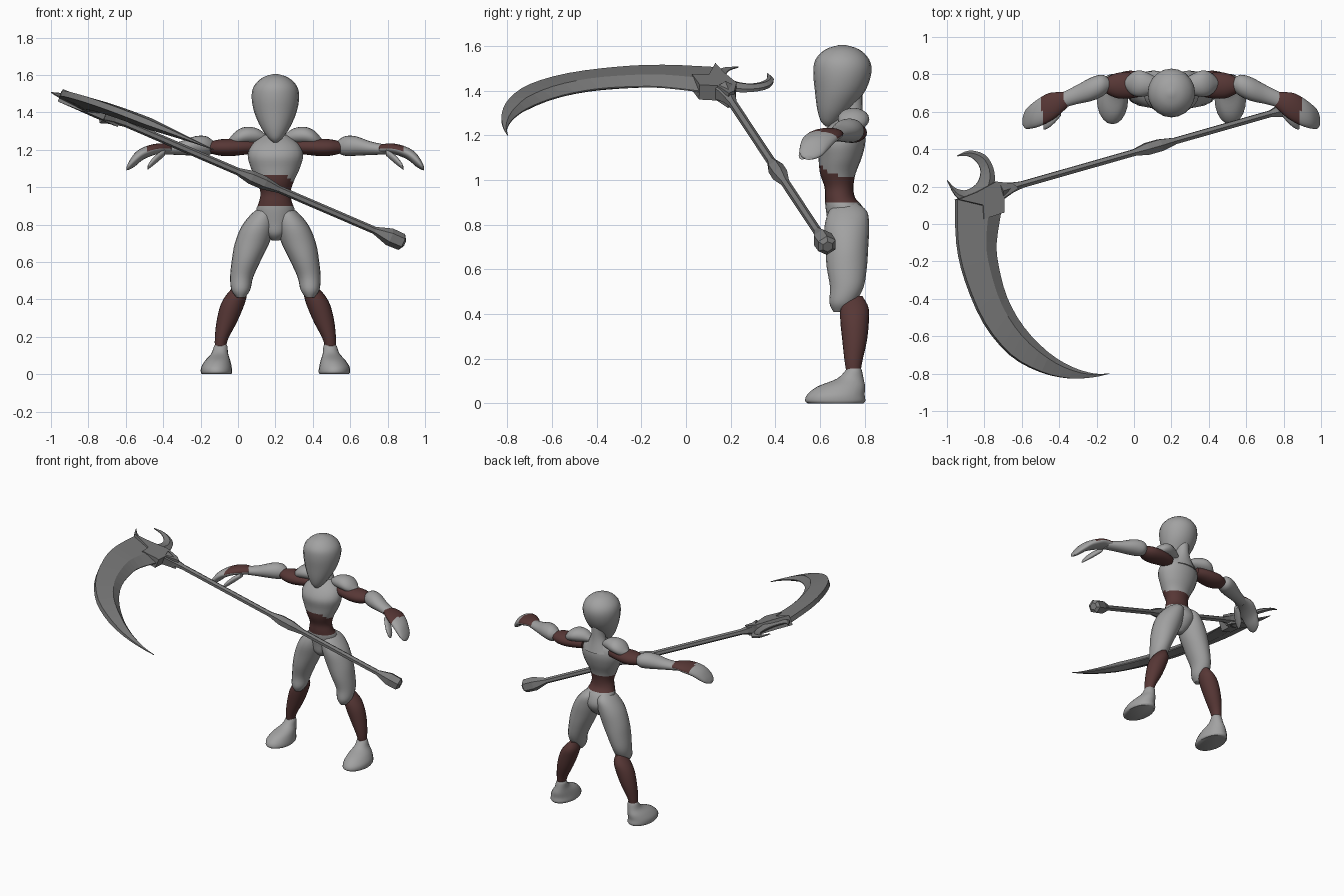
import bpy, bmesh, math
from mathutils import Vector

def material(name, rgb):
    m = bpy.data.materials.new(name)
    m.diffuse_color = (*rgb, 1)
    return m

GREY = material("body grey", (0.36, 0.36, 0.36))
BROWN = material("dark red brown", (0.095, 0.038, 0.036))
STEEL = material("steel grey", (0.2, 0.2, 0.2))
MID = 0.2  # x of the figure's symmetry plane

def build(name, rings, mats, rule=None, smooth=True):
    """Skin a list of equal-length point rings and cap both ends."""
    bm = bmesh.new()
    vs = [[bm.verts.new(p) for p in r] for r in rings]
    n = len(vs[0])
    for a, b in zip(vs, vs[1:]):
        for i in range(n):
            bm.faces.new((a[i], a[(i + 1) % n], b[(i + 1) % n], b[i]))
    bm.faces.new(vs[0])
    bm.faces.new(vs[-1])
    bmesh.ops.recalc_face_normals(bm, faces=bm.faces)
    if rule:
        for f in bm.faces:
            f.material_index = rule(f.calc_center_median(), f.normal)
    me = bpy.data.meshes.new(name)
    bm.to_mesh(me)
    bm.free()
    for m in mats:
        me.materials.append(m)
    ob = bpy.data.objects.new(name, me)
    bpy.context.collection.objects.link(ob)
    if smooth:
        bpy.ops.object.select_all(action='DESELECT')
        ob.select_set(True)
        bpy.context.view_layer.objects.active = ob
        bpy.ops.object.shade_smooth_by_angle(angle=math.radians(50))
    return ob

def spline(pts, steps=4):
    """Catmull-Rom through tuples of any size."""
    pts = [Vector(p) for p in pts]
    out = []
    for i in range(len(pts) - 1):
        p0, p1, p2 = pts[max(i - 1, 0)], pts[i], pts[i + 1]
        p3 = pts[min(i + 2, len(pts) - 1)]
        for k in range(steps):
            t = k / steps
            out.append(0.5 * (2 * p1 + (p2 - p0) * t + (2 * p0 - 5 * p1 + 4 * p2 - p3) * t * t
                              + (3 * p1 - p0 - 3 * p2 + p3) * t ** 3))
    return out + [pts[-1]]

def loft(name, secs, mats, axis='z', rule=None, mirror=False, n=20):
    """Sections are (cx, cy, cz, r1, r2): radii on x,y for axis z and on y,z for axis x."""
    rings = []
    for x, y, z, a, b in spline(secs):
        ring = []
        for i in range(n):
            c, s = math.cos(math.tau * i / n), math.sin(math.tau * i / n)
            ring.append((x + a * c, y + b * s, z) if axis == 'z' else (x, y + a * c, z + b * s))
        rings.append(ring)
    build(name, rings, mats, rule)
    if mirror:
        flip = [[(2 * MID - p[0], p[1], p[2]) for p in r] for r in rings]
        build(name + "_mirrored", flip, mats, rule)

# head and neck
loft("head", [(MID, .64, 1.24, .012, .015), (MID, .645, 1.265, .04, .042), (MID, .665, 1.32, .078, .078),
              (MID, .69, 1.40, .113, .113), (MID, .70, 1.48, .127, .13), (MID, .70, 1.54, .115, .12),
              (MID, .70, 1.585, .07, .075), (MID, .70, 1.605, .012, .012)], [GREY])
loft("neck", [(MID, .75, 1.2, .1, .06), (MID, .745, 1.27, .062, .05), (MID, .74, 1.33, .045, .05),
              (MID, .735, 1.42, .045, .055)], [GREY])

# torso with a dark waist that climbs higher at the front
def waist(c, nrm):
    return int(0.895 < c.z < 1.01 + 0.55 * max(0, 0.69 - c.y))
loft("torso", [(MID, .71, .715, .02, .03), (MID, .715, .75, .06, .07), (MID, .725, .81, .095, .09),
               (MID, .71, .875, .103, .085), (MID, .69, .92, .088, .068), (MID, .685, .97, .08, .065),
               (MID, .68, 1.03, .098, .08), (MID, .69, 1.10, .13, .097), (MID, .695, 1.17, .148, .108),
               (MID, .71, 1.23, .125, .085), (MID, .73, 1.28, .06, .04)], [GREY, BROWN], rule=waist)

# legs
loft("thigh", [(.385, .69, .41, .022, .03), (.385, .70, .45, .05, .058), (.38, .72, .52, .062, .075),
               (.355, .72, .61, .078, .09), (.325, .72, .70, .092, .096), (.293, .72, .79, .088, .1),
               (.265, .725, .86, .06, .085), (.25, .72, .90, .02, .04)], [GREY], mirror=True)
loft("shin", [(.495, .75, .13, .028, .03), (.488, .75, .19, .036, .04), (.46, .755, .28, .055, .055),
              (.43, .755, .37, .063, .064), (.405, .755, .43, .053, .062), (.385, .75, .48, .025, .04)],
     [BROWN], mirror=True)
loft("foot", [(.515, .67, 0, .078, .125), (.515, .668, .012, .084, .135), (.515, .672, .04, .081, .128),
              (.508, .695, .075, .066, .107), (.498, .735, .11, .045, .06), (.493, .75, .145, .037, .038),
              (.492, .75, .16, .03, .032)], [GREY], mirror=True)

# arms
loft("shoulder_pad", [(.255, .745, 1.265, .025, .02), (.30, .745, 1.275, .05, .04), (.36, .75, 1.275, .07, .047),
                      (.41, .75, 1.26, .06, .04), (.455, .75, 1.235, .015, .015)], [GREY], 'x', mirror=True)
loft("upper_arm", [(.31, .74, 1.215, .04, .035), (.37, .74, 1.215, .06, .042), (.44, .74, 1.212, .07, .046),
                   (.50, .74, 1.212, .065, .043), (.56, .74, 1.212, .035, .028)], [BROWN], 'x', mirror=True)
loft("forearm", [(.53, .745, 1.215, .03, .03), (.57, .74, 1.22, .058, .052), (.63, .72, 1.22, .063, .052),
                 (.71, .69, 1.208, .05, .036), (.80, .655, 1.2, .04, .025)], [GREY], 'x', mirror=True)

# hands with a dark back and curled fingers
def back_of_hand(c, nrm):
    reach = abs(c.x - MID)
    return int(reach < .69 + .12 * (c.y - .6) and nrm.z > 0.05)
loft("hand", [(.755, .665, 1.205, .04, .022), (.81, .64, 1.207, .065, .027), (.86, .62, 1.198, .078, .03),
              (.91, .595, 1.178, .075, .033), (.95, .575, 1.148, .065, .036), (.98, .56, 1.118, .05, .024),
              (.995, .55, 1.1, .02, .01)], [GREY, BROWN], 'x', back_of_hand, True)
loft("thumb", [(.79, .60, 1.185, .02, .015), (.82, .575, 1.165, .03, .022), (.85, .55, 1.14, .032, .022),
               (.875, .53, 1.115, .025, .016), (.885, .52, 1.1, .012, .008)], [GREY], 'x', mirror=True)

# pole with knobs, placed by x along a slanted line
def on_pole(x):
    return Vector((x, .41 + .285 * (x - .1), 1.04 - .43 * (x - .1)))
D = Vector((1, .285, -.43)).normalized()
U = D.cross(Vector((0, 1, 0))).normalized()
V = D.cross(U)

def rod(name, stations, n=6):
    rings = [[on_pole(x) + r * (U * math.cos(math.tau * i / n) + V * math.sin(math.tau * i / n))
              for i in range(n)] for x, r in stations]
    build(name, rings, [STEEL], smooth=False)
rod("pole", [(-.74, .02), (.85, .02)])
rod("middle_knob", [(0, .02), (.07, .037), (.14, .037), (.22, .02)])
rod("pommel", [(.73, .02), (.81, .048), (.875, .046), (.888, .025)])
rod("collar", [(-.72, .055), (-.66, .032), (-.6, .02)])

# blade head: everything lies in one tilted plane
N = Vector((.415, .053, 1)).normalized()
def on_plane(p, h=0):
    return Vector((p[0], p[1], 1.104 - .415 * p[0] - .053 * p[1])) + N * h

def strip(name, outer, inner, ridge, edge, thick):
    """Blade between two curves: half thickness 'edge' outside, 'thick' at the ridge, sharp inside."""
    outer, inner = spline(outer, 3), spline(inner, 3)
    rings = []
    for i, (o, q) in enumerate(zip(outer, inner)):
        m = o.lerp(q, ridge)
        w = min(1, (o - q).length / .12 + .05)
        rings.append([on_plane(o, edge * w), on_plane(m, thick * w), on_plane(q, .003),
                      on_plane(q, -.003), on_plane(m, -thick * w), on_plane(o, -edge * w)])
    build(name, rings, [STEEL], smooth=False)

strip("scythe_blade",
      [(-.95, .13), (-.945, -.1), (-.90, -.3), (-.80, -.53), (-.66, -.70), (-.5, -.79), (-.35, -.825),
       (-.22, -.82), (-.13, -.8)],
      [(-.71, .07), (-.735, -.1), (-.725, -.22), (-.68, -.39), (-.59, -.55), (-.46, -.685), (-.33, -.765),
       (-.21, -.8), (-.132, -.798)], .68, .016, .032)
strip("crescent_hook",
      [(-.945, .366), (-.88, .393), (-.80, .37), (-.755, .30), (-.75, .21), (-.80, .12), (-.90, .12),
       (-.955, .15), (-1.0, .232)],
      [(-.943, .362), (-.885, .362), (-.84, .33), (-.82, .28), (-.835, .225), (-.87, .193), (-.91, .18),
       (-.96, .195), (-.997, .234)], .4, .012, .03)

# socket block joining pole, blade and hook
socket = [(-.95, .13), (-.82, .10), (-.815, .025), (-.705, .06), (-.705, .14), (-.63, .19), (-.66, .215),
          (-.75, .225), (-.85, .17)]
build("socket", [[on_plane(p, h) for p in socket] for h in (-.036, .036)], [STEEL], smooth=False)
